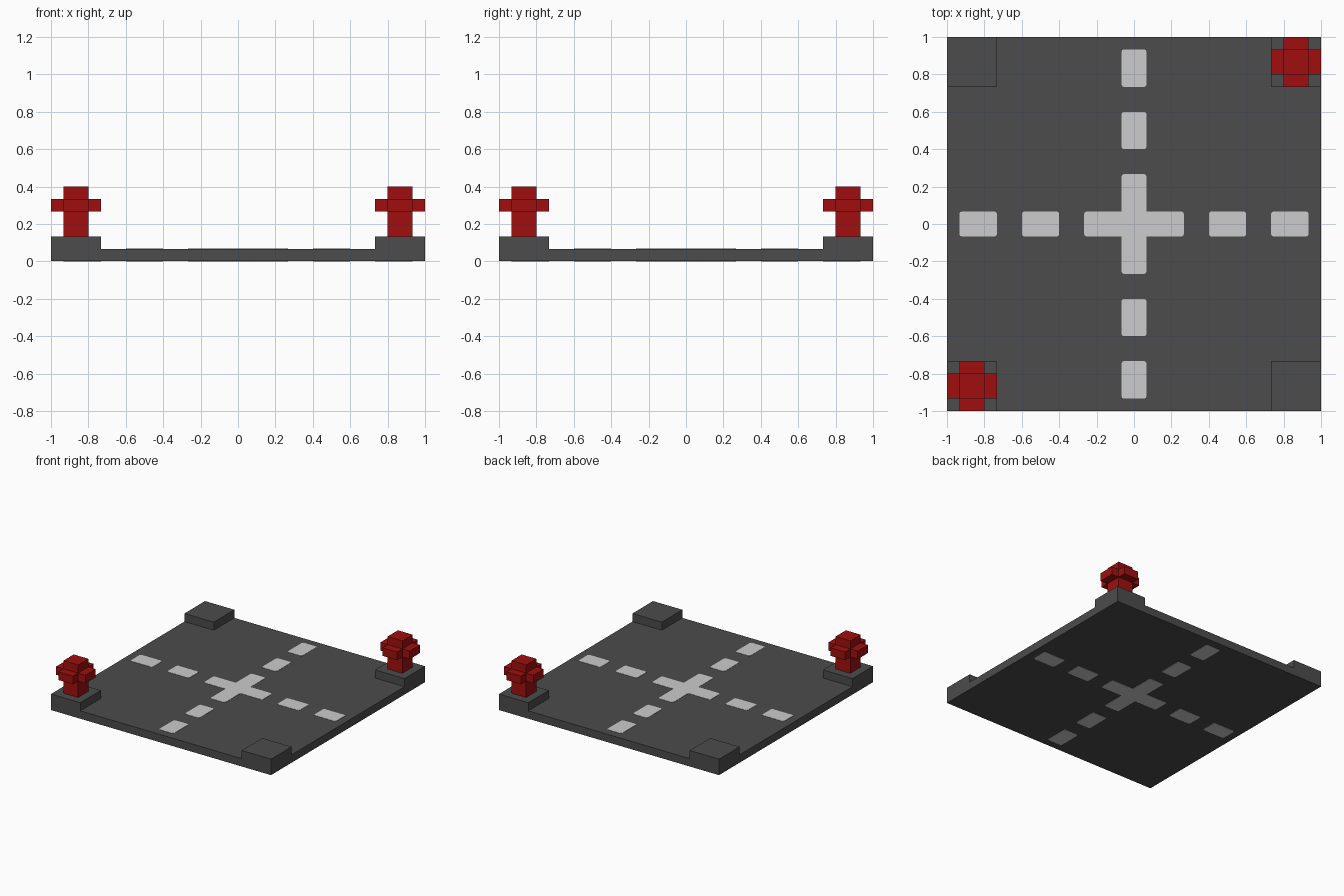
import bpy, bmesh
from mathutils import Vector, Matrix

if "Cube" in bpy.data.objects:
    bpy.data.objects.remove(bpy.data.objects["Cube"], do_unlink=True)

U = 1 / 15          # one grid unit of the blocky design
PLATE = 0.002       # thickness of the painted markings


def make_material(name, rgb):
    mat = bpy.data.materials.new(name)
    mat.use_nodes = True
    mat.diffuse_color = (*rgb, 1)
    bsdf = next(n for n in mat.node_tree.nodes if n.type == 'BSDF_PRINCIPLED')
    bsdf.inputs["Base Color"].default_value = (*rgb, 1)
    bsdf.inputs["Roughness"].default_value = 0.8
    return mat


asphalt = make_material("dark grey asphalt", (0.072, 0.072, 0.072))
paint = make_material("light grey paint", (0.604, 0.604, 0.604))
red = make_material("hydrant red", (0.352, 0.0048, 0.0048))


def finish(bm, name, mat):
    bmesh.ops.recalc_face_normals(bm, faces=bm.faces)
    mesh = bpy.data.meshes.new(name)
    bm.to_mesh(mesh)
    bm.free()
    mesh.materials.append(mat)
    obj = bpy.data.objects.new(name, mesh)
    bpy.context.collection.objects.link(obj)
    return obj


def extrude(bm, faces, offset):
    """Extrude a face region, remove the faces left behind."""
    new = bmesh.ops.extrude_face_region(bm, geom=faces)["geom"]
    verts = [g for g in new if isinstance(g, bmesh.types.BMVert)]
    bmesh.ops.translate(bm, verts=verts, vec=offset)
    bmesh.ops.delete(bm, geom=faces, context='FACES')
    return [g for g in new if isinstance(g, bmesh.types.BMFace)]


def box(bm, size, centre):
    m = Matrix.Translation(centre) @ Matrix.Diagonal((*size, 1))
    bmesh.ops.create_cube(bm, size=1, matrix=m)


# Road slab: a box sliced into a 3 x 3 grid, with the corner tiles raised
bm = bmesh.new()
box(bm, (2, 2, U - PLATE), (0, 0, (U + PLATE) / 2))
for axis in ((1, 0, 0), (0, 1, 0)):
    for side in (-1, 1):
        bmesh.ops.bisect_plane(bm, geom=bm.verts[:] + bm.edges[:] + bm.faces[:],
                               plane_co=Vector(axis) * side * 11 * U, plane_no=axis)
bm.normal_update()
tiles = [f for f in bm.faces if f.normal.z > 0.9
         and min(abs(c) for c in f.calc_center_median().xy) > 11 * U]
for tile in tiles:
    extrude(bm, [tile], (0, 0, U))
finish(bm, "road_slab", asphalt)


# Painted markings: thin plates with rounded outer corners
def plate(bm, outline, z):
    face = bm.faces.new([bm.verts.new((x * U, y * U, z)) for x, y in outline])
    outer = [v for v in face.verts if max(abs(v.co.x), abs(v.co.y)) > 1.5 * U]
    bevelled = bmesh.ops.bevel(bm, geom=outer, offset=0.013, segments=2,
                               profile=0.5, affect='VERTICES')
    verts = {v for v in bevelled["verts"]} | {v for v in face.verts if face.is_valid} \
        if face.is_valid else set(bevelled["verts"])
    new = bmesh.ops.extrude_face_region(
        bm, geom=list({f for v in verts for f in v.link_faces}), use_keep_orig=True)["geom"]
    bmesh.ops.translate(bm, vec=(0, 0, PLATE),
                        verts=[g for g in new if isinstance(g, bmesh.types.BMVert)])


cross = [(4, -1), (4, 1), (1, 1), (1, 4), (-1, 4), (-1, 1),
         (-4, 1), (-4, -1), (-1, -1), (-1, -4), (1, -4), (1, -1)]
for side, z in (("top", U), ("bottom", 0)):
    bm = bmesh.new()
    plate(bm, cross, z)
    finish(bm, side + "_centre_cross", paint)

    bm = bmesh.new()
    for start, end in ((6, 9), (11, 14)):
        dash = [(start, -1), (end, -1), (end, 1), (start, 1)]
        for turn in range(4):
            plate(bm, dash, z)
            dash = [(-y, x) for x, y in dash]
    finish(bm, side + "_lane_dashes", paint)


# Hydrants: a square post whose middle band pushes out on all four sides
def hydrant(name, x, y):
    bm = bmesh.new()
    box(bm, (2 * U, 2 * U, 4 * U), (x, y, 4 * U))
    for z in (4 * U, 5 * U):
        bmesh.ops.bisect_plane(bm, geom=bm.verts[:] + bm.edges[:] + bm.faces[:],
                               plane_co=(0, 0, z), plane_no=(0, 0, 1))
    bm.normal_update()
    band = [f for f in bm.faces if abs(f.normal.z) < 0.1
            and 4 * U < f.calc_center_median().z < 5 * U]
    for f in band:
        extrude(bm, [f], f.normal * U)
    finish(bm, name, red)


hydrant("front_right_hydrant", -13 * U, -13 * U)
hydrant("back_left_hydrant", 13 * U, 13 * U)
